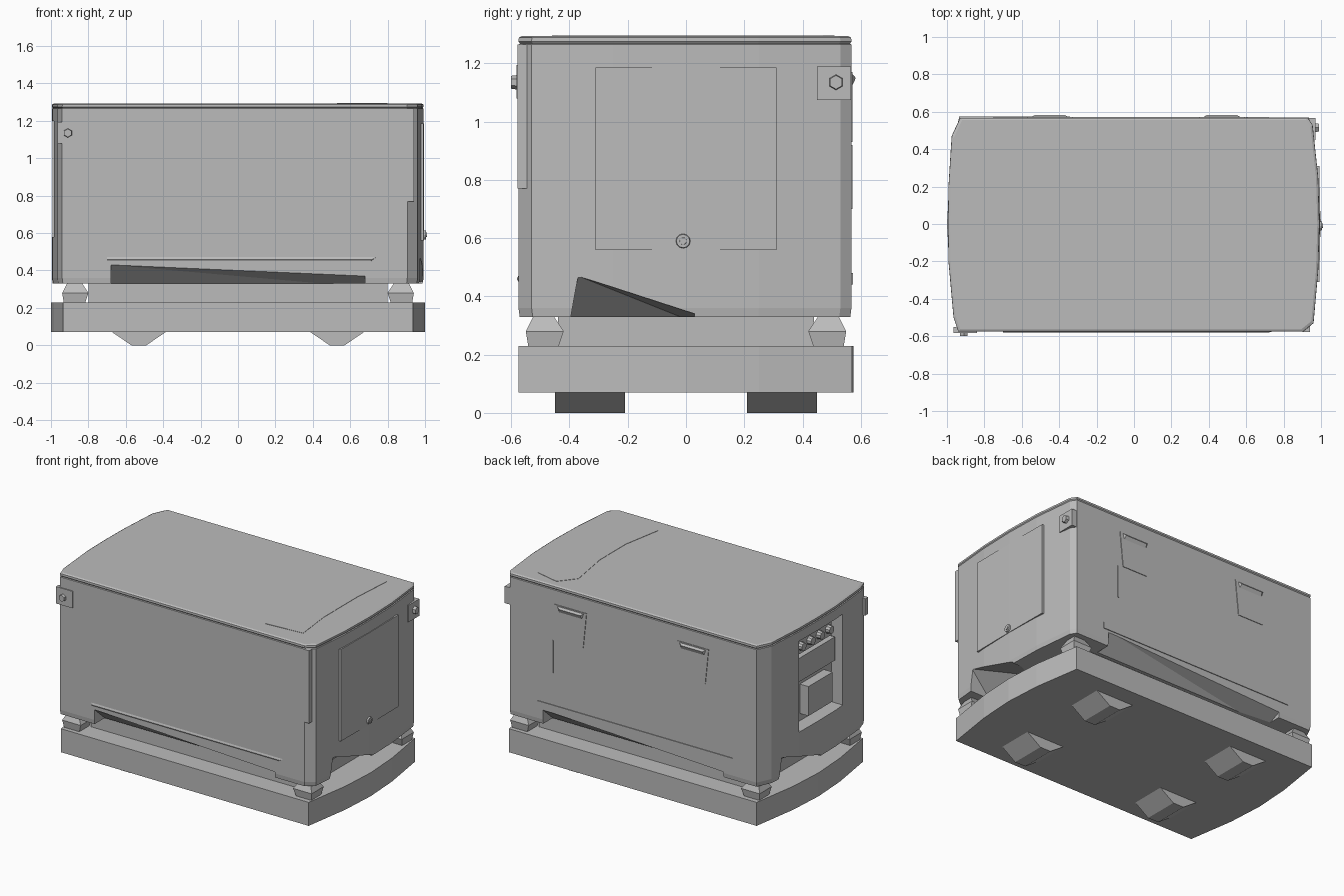
import bpy, bmesh, math
from mathutils import Vector, Matrix

if "Cube" in bpy.data.objects:
    bpy.data.objects.remove(bpy.data.objects["Cube"], do_unlink=True)

grey = bpy.data.materials.new("plain_grey")
grey.use_nodes = True
grey.diffuse_color = (0.5, 0.5, 0.5, 1)
grey.node_tree.nodes["Principled BSDF"].inputs["Base Color"].default_value = (0.5, 0.5, 0.5, 1)


def finish(name, bm):
    bmesh.ops.recalc_face_normals(bm, faces=bm.faces)
    mesh = bpy.data.meshes.new(name)
    bm.to_mesh(mesh)
    bm.free()
    mesh.materials.append(grey)
    obj = bpy.data.objects.new(name, mesh)
    bpy.context.collection.objects.link(obj)
    return obj


def hull(name, points):
    bm = bmesh.new()
    for p in points:
        bm.verts.new(p)
    bmesh.ops.convex_hull(bm, input=bm.verts)
    bmesh.ops.dissolve_limit(bm, angle_limit=0.01, verts=bm.verts, edges=bm.edges)
    return finish(name, bm)


def box(name, x, y, z):
    return hull(name, [(a, b, c) for a in x for b in y for c in z])


def loft(name, outline, levels):
    """Stack scaled copies of a plan outline; levels are (height, inset)."""
    bm = bmesh.new()
    rings = []
    for z, inset in levels:
        rings.append([bm.verts.new((x * (1 - inset), y * (1 - inset * 1.7), z)) for x, y in outline])
    n = len(outline)
    for low, high in zip(rings, rings[1:]):
        for i in range(n):
            bm.faces.new((low[i], low[(i + 1) % n], high[(i + 1) % n], high[i]))
    bm.faces.new(rings[0])
    bm.faces.new(rings[-1])
    return finish(name, bm)


def cylinder(name, centre, axis, radius, depth, sides=12):
    bm = bmesh.new()
    turn = Vector(axis).to_track_quat('Z', 'Y').to_matrix().to_4x4()
    bmesh.ops.create_cone(bm, cap_ends=True, segments=sides, radius1=radius, radius2=radius * 0.85,
                          depth=depth, matrix=Matrix.Translation(centre) @ turn)
    return finish(name, bm)


def cut(target, cutter):
    cutter.hide_render = True
    mod = target.modifiers.new("cut", 'BOOLEAN')
    mod.operation = 'DIFFERENCE'
    mod.solver = 'EXACT'
    mod.object = cutter
    bpy.context.view_layer.objects.active = target
    bpy.ops.object.modifier_apply(modifier=mod.name)
    bpy.data.objects.remove(cutter, do_unlink=True)


# Base tray with bowed ends
end = [(0.935, -0.575), (0.985, -0.25), (1.0, 0), (0.985, 0.25), (0.935, 0.57)]
tray_outline = end + [(-x, -y) for x, y in end]
loft("base_tray", tray_outline, [(0.07, 0), (0.23, 0)])

# Feet under the tray and vibration mounts above it
for sx in (-1, 1):
    for sy in (-1, 1):
        hull("foot", [(sx * x, sy * y, z) for z, xs in ((0.075, (0.38, 0.68)), (0.0, (0.49, 0.57)))
                      for x in xs for y in (0.21, 0.45)])
        hull("vibration_mount", [(sx * x, sy * y, z) for z, xs, ys in
             ((0.22, (0.82, 0.93), (0.44, 0.54)), (0.28, (0.8, 0.94), (0.42, 0.55)),
              (0.34, (0.84, 0.91), (0.46, 0.52))) for x in xs for y in ys])
box("inner_chassis", (-0.8, 0.8), (-0.44, 0.44), (0.22, 0.34))

# Housing with bowed ends, chamfered corners and a thin roof edge
body_outline = [(0.905, -0.575), (0.96, -0.53), (0.985, -0.25), (0.992, 0), (0.985, 0.25),
                (0.955, 0.53), (0.93, 0.568), (-0.93, 0.568), (-0.975, 0.47),
                (-0.992, 0.2), (-0.995, 0), (-0.992, -0.2), (-0.965, -0.5), (-0.94, -0.575)]
housing = loft("housing", body_outline, [(0.33, 0.004), (0.36, 0), (1.265, 0), (1.27, 0.008)])
loft("roof", body_outline, [(1.265, 0.008), (1.275, 0), (1.288, 0.001), (1.294, 0.012)])

# Sloping wedge openings along the lower edge of the housing
for s in (-1, 1):
    cut(housing, hull("side_cutter", [(s * x, s * y, z) for x, y, z in
        ((-0.68, -0.7, 0.43), (0.68, -0.7, 0.37), (-0.68, -0.575, 0.43), (0.68, -0.575, 0.37),
         (-0.68, -0.44, 0.31), (0.68, -0.44, 0.31), (-0.68, -0.7, 0.3), (0.68, -0.7, 0.3))]))
    cut(housing, hull("end_cutter", [(s * x, s * y, z) for x, y, z in
        ((1.1, -0.37, 0.47), (1.1, 0.03, 0.34), (0.98, -0.37, 0.47), (0.98, 0.03, 0.34),
         (0.8, -0.4, 0.31), (0.8, 0.03, 0.31), (1.1, -0.4, 0.3), (1.1, 0.03, 0.3))]))

# Control recess in one end
cut(housing, box("recess_cutter", (-1.1, -0.9), (-0.28, 0.2), (0.58, 1.2)))
box("control_panel", (-0.94, -0.89), (-0.26, 0.18), (0.88, 1.04))
box("outlet_box", (-0.965, -0.89), (-0.2, 0.06), (0.63, 0.83))
box("breaker_strip", (-0.93, -0.89), (-0.24, 0.16), (1.06, 1.17))
for i in range(4):
    cylinder("control_knob", (-0.94, -0.2 + i * 0.1, 1.115), (-1, 0, 0), 0.03, 0.04, 10)

# Front panel lip and flush seam strips
hull("front_lip", [(x, y, z) for x, y, z in
     ((-0.7, -0.57, 0.44), (0.7, -0.57, 0.44), (-0.7, -0.58, 0.46), (0.72, -0.58, 0.46),
      (-0.7, -0.57, 0.485), (0.76, -0.57, 0.485))])
box("back_lip", (-0.75, 0.72), (0.56, 0.573), (0.44, 0.48))
box("corner_strip", (0.9, 0.94), (-0.578, -0.53), (0.77, 1.265))

# Service door and lock on the other end
hull("service_door", [(x, s * y, z) for x, y in ((0.992, 0.31), (0.995, 0), (0.97, 0.31))
                      for s in (-1, 1) for z in (0.56, 1.185)])
cylinder("door_lock", (0.995, -0.01, 0.59), (1, 0, 0), 0.027, 0.02)
cylinder("lock_core", (1.0, -0.01, 0.59), (1, 0, 0), 0.014, 0.02)

# Corner lifting brackets with bolts
box("front_bracket", (-0.965, -0.84), (-0.582, -0.55), (1.08, 1.195))
cylinder("front_bolt", (-0.91, -0.585, 1.135), (0, -1, 0), 0.026, 0.03, 6)
box("end_bracket", (0.93, 0.97), (0.45, 0.566), (1.075, 1.19))
cylinder("end_bolt", (0.975, 0.515, 1.135), (1, 0, 0), 0.028, 0.03, 6)

# Tapered grab handles on the back
for x in (-0.45, 0.47):
    hull("grab_handle_plate", [(x + s * w, y, z) for s in (-1, 1) for y in (0.56, 0.572)
                               for w, z in ((0.12, 1.17), (0.095, 0.93))])
    hull("grab_handle_lip", [(x + s * w, y, z) for s in (-1, 1)
                             for w, y, z in ((0.11, 0.565, 1.17), (0.08, 0.583, 1.15), (0.09, 0.565, 1.11))])
box("back_seam", (0.6, 0.608), (0.56, 0.572), (0.7, 0.92))

# Waisted hatch on the roof
hatch = [(0.53, -0.46), (0.8, -0.44), (0.77, -0.18), (0.77, 0.18), (0.79, 0.47),
         (0.62, 0.51), (0.53, 0.4), (0.58, 0.1), (0.58, -0.18)]
loft("roof_hatch", hatch, [(1.288, 0), (1.296, 0)])
